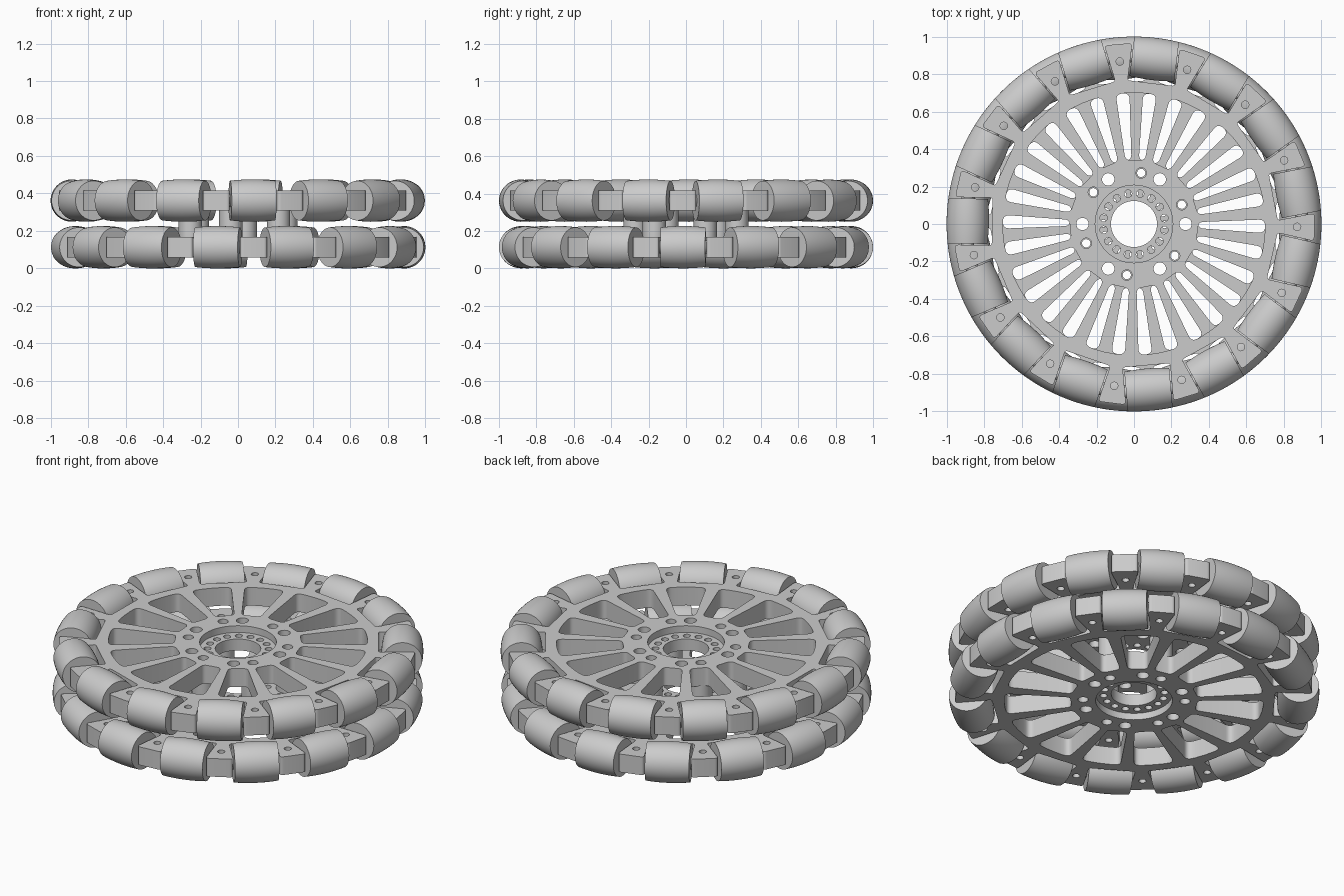
import bpy, bmesh, math
from math import radians, cos, sin, sqrt

if "Cube" in bpy.data.objects:
    bpy.data.objects.remove(bpy.data.objects["Cube"])

N = 15                      # rollers per wheel layer
PITCH = 360 / N
ROLLER_R = 0.113
AXIS_R = 1 - ROLLER_R       # radius at which the roller axles sit
THICK = 0.108               # plate thickness


def polar(u, v, deg):
    """Radial u, tangential v, in a frame turned by deg."""
    c, s = cos(radians(deg)), sin(radians(deg))
    return (u * c - v * s, u * s + v * c)


def circle(r, n=32, cx=0, cy=0):
    return [(cx + r * cos(2 * math.pi * i / n), cy + r * sin(2 * math.pi * i / n)) for i in range(n)]


def fillet(corners, steps=5):
    """Round the corners of a closed outline; corners are (point, cut distance)."""
    out = []
    for i, (p, d) in enumerate(corners):
        if d == 0:
            out.append(p)
            continue
        ends = []
        for q in (corners[i - 1][0], corners[(i + 1) % len(corners)][0]):
            k = d / math.dist(p, q)
            ends.append((p[0] + (q[0] - p[0]) * k, p[1] + (q[1] - p[1]) * k))
        for j in range(steps + 1):
            t = j / steps
            out.append(tuple((1 - t) ** 2 * ends[0][c] + 2 * t * (1 - t) * p[c] + t * t * ends[1][c]
                             for c in (0, 1)))
    return out


def smooth(obj):
    bpy.ops.object.select_all(action='DESELECT')
    obj.select_set(True)
    bpy.context.view_layer.objects.active = obj
    bpy.ops.object.shade_smooth_by_angle(angle=radians(30))


def link(name, mesh, loc=(0, 0, 0), rot=0):
    obj = bpy.data.objects.new(name, mesh)
    obj.location = loc
    obj.rotation_euler.z = radians(rot)
    bpy.context.collection.objects.link(obj)
    return obj


def sheet(name, outlines, thick, z):
    """Extruded flat part; outlines inside the first one become holes."""
    cu = bpy.data.curves.new(name, 'CURVE')
    cu.dimensions = '2D'
    cu.fill_mode = 'BOTH'
    cu.extrude = thick / 2
    for pts in outlines:
        sp = cu.splines.new('POLY')
        sp.points.add(len(pts) - 1)
        for p, (x, y) in zip(sp.points, pts):
            p.co = (x, y, 0, 1)
        sp.use_cyclic_u = True
    tmp = link(name + "_outline", cu)
    dg = bpy.context.evaluated_depsgraph_get()
    mesh = bpy.data.meshes.new_from_object(tmp.evaluated_get(dg))
    bpy.data.objects.remove(tmp)
    bm = bmesh.new()
    bm.from_mesh(mesh)
    bmesh.ops.remove_doubles(bm, verts=bm.verts, dist=1e-5)
    bmesh.ops.recalc_face_normals(bm, faces=bm.faces)
    bm.to_mesh(mesh)
    bm.free()
    obj = link(name, mesh, (0, 0, z))
    smooth(obj)
    return obj


def lathe(name, profile, steps=48):
    """Revolve (along y, radius) points about the y axis."""
    bm = bmesh.new()
    vs = [bm.verts.new((r, y, 0)) for y, r in profile]
    es = [bm.edges.new(e) for e in zip(vs, vs[1:])]
    bmesh.ops.spin(bm, geom=vs + es, cent=(0, 0, 0), axis=(0, 1, 0), angle=2 * math.pi, steps=steps)
    bmesh.ops.remove_doubles(bm, verts=bm.verts, dist=1e-5)
    bmesh.ops.recalc_face_normals(bm, faces=bm.faces)
    mesh = bpy.data.meshes.new(name)
    bm.to_mesh(mesh)
    bm.free()
    return mesh


# Barrel roller with short axle stubs
half = 0.12
barrel = [(half * i / 5, sqrt(1 - (half * i / 5) ** 2) - AXIS_R) for i in range(-5, 6)]
roller_mesh = lathe("roller", [(-0.128, 0), (-0.128, 0.035), (-half, 0.035)] + barrel
                    + [(half, 0.035), (0.128, 0.035), (0.128, 0)])


def wheel_layer(tag, z, roller_deg, recess_dir):
    # Rim outline with roller pockets and wedge forks
    rim, holes = [], []
    for k in range(N):
        a = roller_deg + PITCH * k
        b = a + PITCH / 2
        rim += [(polar(0.757, -0.127, a), 0.015), (polar(0.757, 0.127, a), 0.015),
                (polar(0.963, -0.075, b), 0.022), (polar(0.963, 0.075, b), 0.022)]
        # Fork pin hole
        holes.append(circle(0.02, 16, *polar(0.87, 0, b)))
        # Window between two spokes
        s = a + PITCH / 4
        slot = [(polar(0.345, 0, s - 8.7), 0.025)]
        slot += [(polar(0.70, 0, s - 9 + 4.5 * i), 0.035 if i in (0, 4) else 0) for i in range(5)]
        slot += [(polar(0.345, 0, s + 8.7), 0.025)]
        holes.append(fillet(slot))
    # Bolt holes around the hub
    for k in range(6):
        holes.append(circle(0.033, 24, *polar(0.275, 0, 60 * k)))
        holes.append(circle(0.028, 24, *polar(0.275, 0, 22 + 60 * k)))
    sheet(tag + "_spoked_plate", [fillet(rim)] + holes + [circle(0.207, 64)], THICK, z)
    # Recessed hub flange with a ring of small holes
    ring = [circle(0.02, 16, *polar(0.165, 0, roller_deg + 22.5 * k)) for k in range(16)]
    sheet(tag + "_hub_flange", [circle(0.207, 64), circle(0.123, 64)] + ring,
          THICK - 0.04, z - recess_dir * 0.02)
    # Rollers
    for k in range(N):
        a = roller_deg + PITCH * k
        x, y = polar(AXIS_R, 0, a)
        obj = link(f"{tag}_roller_{k + 1}", roller_mesh, (x, y, z), a)
        if k == 0:
            smooth(obj)


Z_LOW, Z_HIGH = 0.113, 0.362
wheel_layer("lower", Z_LOW, -1, -1)
wheel_layer("upper", Z_HIGH, 11, 1)

# Tubular standoffs joining the two layers
gap = Z_HIGH - Z_LOW - THICK
for k in range(6):
    x, y = polar(0.275, 0, 22 + 60 * k)
    sheet(f"standoff_{k + 1}", [circle(0.062, 32, x, y), circle(0.022, 24, x, y)],
          gap, (Z_LOW + Z_HIGH) / 2)
